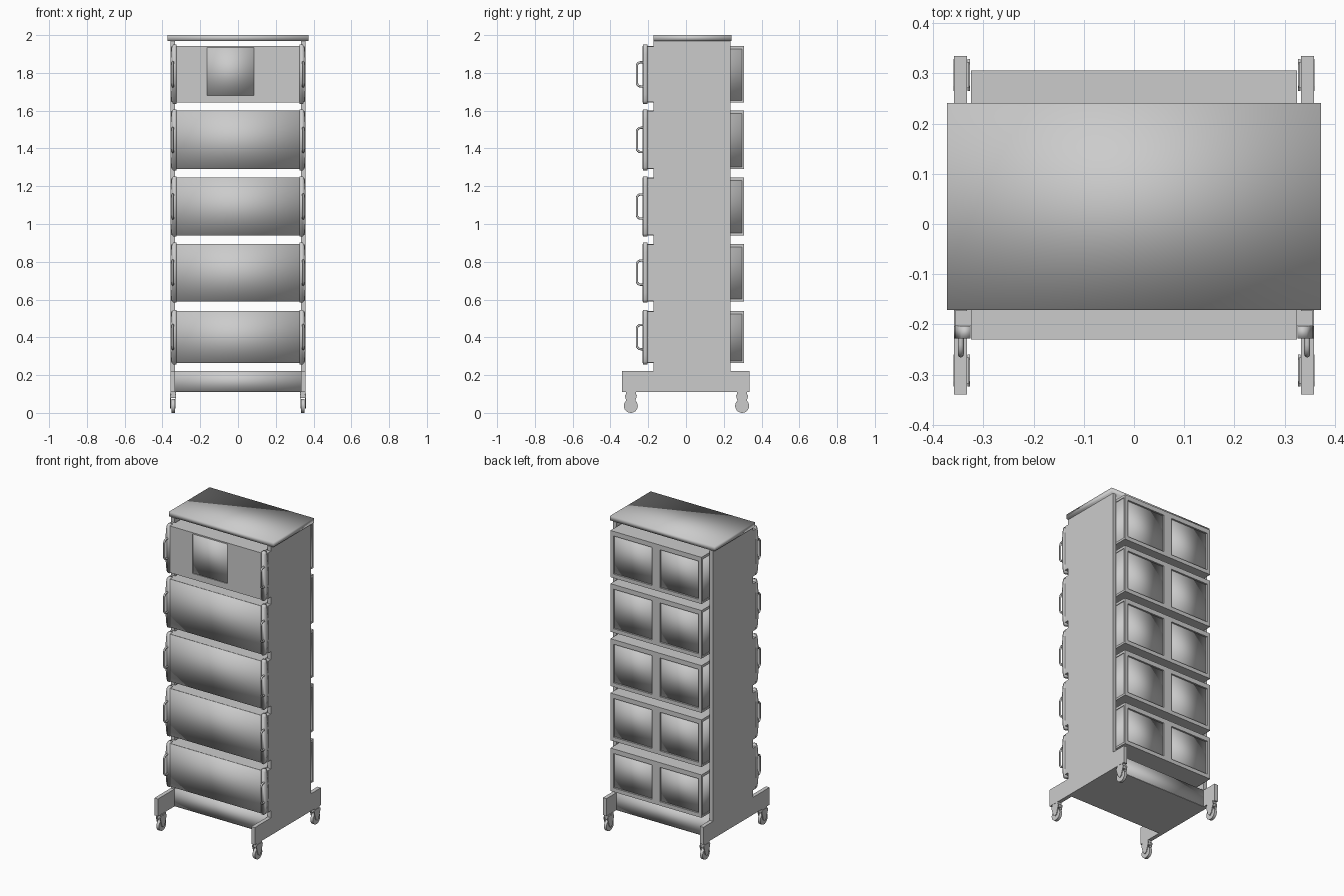
import bpy, bmesh, math
from mathutils import Vector

if "Cube" in bpy.data.objects:
    bpy.data.objects.remove(bpy.data.objects["Cube"])

grey = bpy.data.materials.new("mid_grey")
grey.diffuse_color = (0.6, 0.6, 0.6, 1)
grey.use_nodes = True
grey.node_tree.nodes["Principled BSDF"].inputs["Base Color"].default_value = grey.diffuse_color


def finish(name, bm, smooth=None):
    """smooth: None is flat, 'angle' keeps sharp edges, 'soft' blends every edge."""
    bmesh.ops.recalc_face_normals(bm, faces=bm.faces)
    for f in bm.faces:
        f.smooth = smooth == 'soft'
    me = bpy.data.meshes.new(name)
    bm.to_mesh(me)
    bm.free()
    me.materials.append(grey)
    ob = bpy.data.objects.new(name, me)
    bpy.context.collection.objects.link(ob)
    if smooth == 'angle':
        bpy.ops.object.select_all(action='DESELECT')
        ob.select_set(True)
        bpy.context.view_layer.objects.active = ob
        bpy.ops.object.shade_smooth_by_angle(angle=math.radians(35))
    return ob


def add_box(bm, x, y, z):
    vs = bmesh.ops.create_cube(bm, size=1)["verts"]
    for v in vs:
        v.co = [(a + b) / 2 + c * (b - a) for (a, b), c in zip((x, y, z), v.co)]


def box(name, x, y, z, smooth=None):
    bm = bmesh.new()
    add_box(bm, x, y, z)
    return finish(name, bm, smooth)


def prism(name, pts, axis, lo, hi, smooth=None):
    """Extrude a profile: axis 'x' takes (y, z) points, axis 'y' takes (x, z)."""
    bm = bmesh.new()
    def place(p, d):
        return (d, p[0], p[1]) if axis == 'x' else (p[0], d, p[1])
    f = bm.faces.new([bm.verts.new(place(p, lo)) for p in pts])
    new = bmesh.ops.extrude_face_region(bm, geom=[f])["geom"]
    step = Vector(place((0, 0), hi - lo))
    bmesh.ops.translate(bm, vec=step, verts=[v for v in new if isinstance(v, bmesh.types.BMVert)])
    return finish(name, bm, smooth)


def cut(ob, boxes):
    """Sink box-shaped recesses into an object."""
    bm = bmesh.new()
    for b in boxes:
        add_box(bm, *b)
    cutter = finish("cutter", bm)
    cutter.hide_render = True
    mod = ob.modifiers.new("recess", 'BOOLEAN')
    mod.operation, mod.solver, mod.object = 'DIFFERENCE', 'EXACT', cutter
    dg = bpy.context.evaluated_depsgraph_get()
    me = bpy.data.meshes.new_from_object(ob.evaluated_get(dg))
    ob.modifiers.clear()
    ob.data = me
    bpy.data.objects.remove(cutter)


def span(s, a, b):
    return tuple(sorted((s * a, s * b)))


def handle(name, x, z0, z1):
    """Rounded D-shaped pull bar."""
    r, out, root = 0.02, -0.26, -0.222
    pts = [(root, z0)]
    for cz, a0 in ((z0 + r, -90), (z1 - r, 180)):
        for i in range(5):
            a = math.radians(a0 - 22.5 * i)
            pts.append((out + r + r * math.cos(a), cz + r * math.sin(a)))
    pts.append((root, z1))
    cu = bpy.data.curves.new(name, 'CURVE')
    cu.dimensions = '3D'
    cu.bevel_depth, cu.bevel_resolution = 0.006, 2
    sp = cu.splines.new('POLY')
    sp.points.add(len(pts) - 1)
    for p, (y, z) in zip(sp.points, pts):
        p.co = (x, y, z, 1)
    cu.materials.append(grey)
    bpy.context.collection.objects.link(bpy.data.objects.new(name, cu))


# Cabinet: top, base, side walls that widen into feet
box("top_plate", (-0.372, 0.372), (-0.171, 0.241), (1.97, 2.0), 'soft')
box("base", (-0.333, 0.333), (-0.17, 0.235), (0.112, 0.222), 'soft')
box("base_underside", (-0.333, 0.333), (-0.17, 0.235), (0.11, 0.112))
wall = [(-0.34, 0.11), (0.335, 0.11), (0.335, 0.222), (0.235, 0.222),
        (0.235, 1.97), (-0.173, 1.97), (-0.173, 0.222), (-0.34, 0.222)]
for s in (-1, 1):
    prism("side_wall", wall, 'x', *span(s, 0.333, 0.358))

# Equipment modules, bottom to top
levels = [(0.263, 0.54), (0.59, 0.895), (0.94, 1.245), (1.29, 1.6), (1.642, 1.943)]
for n, (z0, z1) in enumerate(levels):
    top = n == 4
    unit = box("module", (-0.325, 0.325), (-0.23 if top else -0.228, 0.306), (z0, z1))
    pockets = []
    for s in (-1, 1):
        # back bay and shallow side channel, each with a softly shaded floor panel
        bx, bz = span(s, 0.028, 0.303), (z0 + 0.025, z1 - 0.03)
        pockets.append((bx, (0.294, 0.33), bz))
        box("bay_panel", bx, (0.27, 0.295), bz, 'soft')
        cy, cz = (-0.15, 0.296), (z0 + 0.012, z1 - 0.016)
        pockets.append((span(s, 0.32, 0.34), cy, cz))
        box("side_panel", span(s, 0.305, 0.321), cy, cz, 'soft')
    if top:
        # display window
        wx, wz = (-0.165, 0.085), (1.68, 1.935)
        pockets.append((wx, (-0.26, -0.224), wz))
        box("display", wx, (-0.225, -0.2), wz, 'soft')
    else:
        box("front_panel", (-0.325, 0.325), (-0.23, -0.228), (z0, z1), 'soft')
    cut(unit, pockets)

    # Bowed end caps with handles
    a, b = z0 - 0.006, z1 + 0.006
    for s in (-1, 1):
        cap = [(s * 0.326, a), (s * 0.344, a), (s * 0.351, a + 0.015), (s * 0.355, a + 0.05),
               (s * 0.358, a + 0.1), (s * 0.358, b - 0.1), (s * 0.355, b - 0.05),
               (s * 0.351, b - 0.015), (s * 0.344, b), (s * 0.326, b)]
        prism("end_cap", cap, 'y', -0.228, -0.203, 'soft')
        box("end_cap_mount", span(s, 0.324, 0.356), (-0.203, -0.17), (z0 + 0.003, z1 - 0.003))
        mid = (z0 + z1) / 2
        handle("handle", s * 0.345, mid - 0.064, mid + 0.064)

# Swivel casters
for sx in (-1, 1):
    for y in (-0.292, 0.297):
        x = sx * 0.343
        wheel = [(y + 0.037 * math.cos(math.tau * i / 24),
                  0.037 + 0.037 * math.sin(math.tau * i / 24)) for i in range(24)]
        prism("wheel", wheel, 'x', x - 0.009, x + 0.009, 'angle')
        fork = [(y - 0.022, 0.102), (y - 0.032, 0.094), (y - 0.03, 0.082), (y - 0.014, 0.034),
                (y, 0.024), (y + 0.014, 0.034), (y + 0.03, 0.082), (y + 0.032, 0.094),
                (y + 0.022, 0.102)]
        for s in (-1, 1):
            prism("caster_fork", fork, 'x', *span(1, x + s * 0.011, x + s * 0.016))
        box("caster_bridge", (x - 0.012, x + 0.012), (y - 0.024, y + 0.024), (0.08, 0.1))
        box("caster_mount", (x - 0.014, x + 0.014), (y - 0.026, y + 0.026), (0.098, 0.111))
